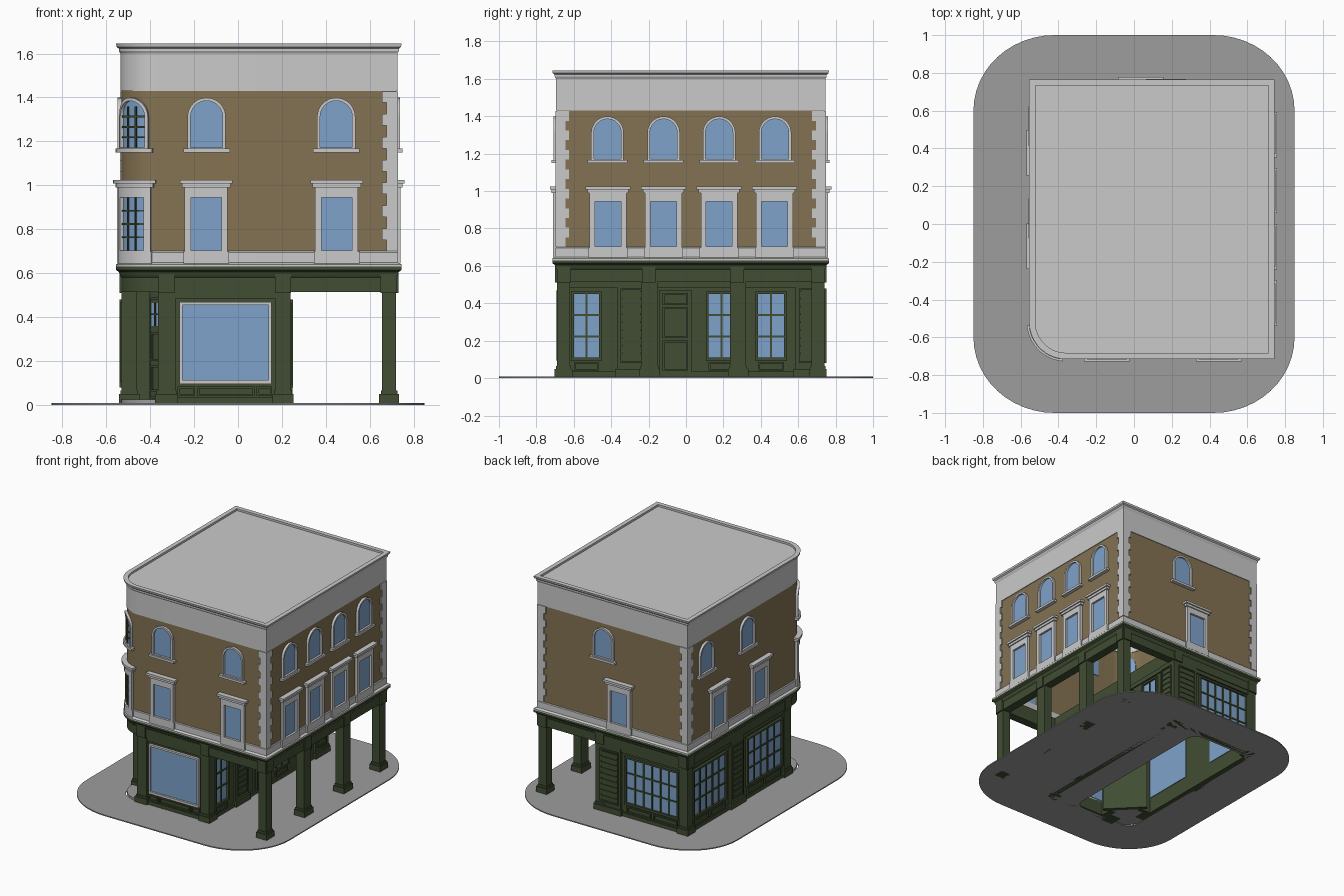
import bpy, bmesh
from math import sin, cos, pi, radians, sqrt

if "Cube" in bpy.data.objects:
    bpy.data.objects.remove(bpy.data.objects["Cube"])

# Materials
def material(name, r, g, b):
    m = bpy.data.materials.new(name)
    m.use_nodes = True
    m.diffuse_color = (r, g, b, 1)
    m.node_tree.nodes["Principled BSDF"].inputs["Base Color"].default_value = (r, g, b, 1)
    return m

WHITE = material("pale stone", .59, .59, .59)
BROWN = material("brown brick", .23, .17, .085)
GREEN = material("dark green paint", .052, .074, .033)
BLUE = material("blue glass", .21, .365, .6)
GREY = material("grey pavement", .34, .34, .34)

# Footprint and the facades that map (along, outward, height) to space
X0, X1, Y0, Y1, R = -.53, .72, -.69, .74, .17
CX, CY, SHOP = X0 + R, Y0 + R, .24
H = sqrt(.5)

def bend(u, d, z):
    a = radians(225) + u / R
    return (CX + (R + d) * cos(a), CY + (R + d) * sin(a), z)

SIDES = {
    "front": lambda u, d, z: (u, Y0 - d, z),
    "back": lambda u, d, z: (u, Y1 + d, z),
    "right": lambda u, d, z: (X1 + d, u, z),
    "left": lambda u, d, z: (X0 - d, u, z),
    "arcade": lambda u, d, z: (SHOP + d, u, z),
    "entry": lambda u, d, z: (-.32 + (u - d) * H, -.48 - (u + d) * H, z),
    "corner": bend,
    "plain": lambda u, d, z: (u, d, z),
    "plan": lambda u, d, z: (u, z, d),
}
parts = {}

def add(bm, name, side, mat):
    """Bend or move a local piece onto its facade and merge it into a named part."""
    if side == "corner":
        for k in range(-8, 9):
            bmesh.ops.bisect_plane(bm, geom=bm.verts[:] + bm.edges[:] + bm.faces[:],
                                   plane_co=(k * .02, 0, 0), plane_no=(1, 0, 0))
    for v in bm.verts:
        v.co = SIDES[side](*v.co)
    bmesh.ops.recalc_face_normals(bm, faces=bm.faces)
    key = name if side in ("plain", "plan") else side + "_" + name
    temp = bpy.data.meshes.new("temp")
    bm.to_mesh(temp)
    bm.free()
    target = parts.setdefault(key, (bmesh.new(), mat))[0]
    target.from_mesh(temp)
    bpy.data.meshes.remove(temp)

def prism(name, side, poly, d0, d1, mat):
    bm = bmesh.new()
    a, b = ([bm.verts.new((u, d, z)) for u, z in poly] for d in (d0, d1))
    bm.faces.new(a)
    bm.faces.new(b)
    for i in range(len(a)):
        bm.faces.new((a[i - 1], a[i], b[i], b[i - 1]))
    add(bm, name, side, mat)

def box(name, side, u0, u1, z0, z1, d0, d1, mat):
    prism(name, side, rect(u0, u1, z0, z1), d0, d1, mat)

def rings(bm, loops):
    """Join a closed chain of equal point loops with quads."""
    rows = [[bm.verts.new(p) for p in loop] for loop in loops]
    for j in range(len(rows)):
        a, b = rows[j - 1], rows[j]
        for i in range(len(a)):
            bm.faces.new((a[i - 1], a[i], b[i], b[i - 1]))

def frame(name, side, outer, inner, d0, d1, mat):
    bm = bmesh.new()
    rings(bm, [[(u, d, z) for u, z in p] for p, d in
               ((outer, d0), (outer, d1), (inner, d1), (inner, d0))])
    add(bm, name, side, mat)

def rect(u0, u1, z0, z1):
    return [(u0, z0), (u1, z0), (u1, z1), (u0, z1)]

def arch(c, w, z0, spring):
    return [(c - w, z0), (c + w, z0)] + [
        (c + w * cos(pi * i / 16), spring + w * sin(pi * i / 16)) for i in range(17)]

def outline(off):
    arc = [(CX + (R + off) * cos(pi + pi / 2 * i / 14), CY + (R + off) * sin(pi + pi / 2 * i / 14))
           for i in range(15)]
    return arc + [(X1 + off, Y0 - off), (X1 + off, Y1 + off), (X0 - off, Y1 + off)]

def sweep(name, profile, mat):
    bm = bmesh.new()
    rings(bm, [[(x, y, z) for x, y in outline(off)] for off, z in profile])
    add(bm, name, "plain", mat)

def rounded(x, y, rx, ry, cx=0, cy=0):
    pts = []
    for q, (sx, sy) in enumerate(((1, 1), (-1, 1), (-1, -1), (1, -1))):
        for i in range(13):
            a = pi / 2 * (q + i / 12)
            pts.append((cx + sx * (x - rx) + rx * cos(a), cy + sy * (y - ry) + ry * sin(a)))
    return pts

# Pavement, open beneath the shop
frame("pavement", "plan", rounded(.85, 1, .43, .4), rounded(.26, .67, .08, .08, -.26, .01), 0, .008, GREY)

# Upper walls, fascia, bands, parapet and roof
sweep("brick_walls", [(0, .64), (0, 1.44), (-.025, 1.44), (-.025, .64)], BROWN)
sweep("shop_fascia", [(0, .515), (0, .58), (.008, .59), (.012, .605), (.025, .615), (.025, .63),
                      (-.065, .63), (-.065, .515)], GREEN)
sweep("stone_ledge", [(.025, .63), (.025, .64), (.008, .648), (.008, .695), (.003, .70),
                      (-.03, .70), (-.03, .63)], WHITE)
sweep("parapet", [(.005, 1.43), (.005, 1.6), (.012, 1.612), (.012, 1.622), (.022, 1.63), (.025, 1.645),
                  (-.008, 1.645), (-.008, 1.61), (-.03, 1.6), (-.03, 1.43)], WHITE)
prism("roof", "plan", outline(-.007), 1.605, 1.63, WHITE)

# Corner quoins, alternating long and short
for cx, sx, cy, sy in ((X1, 1, Y0, -1), (X1, 1, Y1, 1), (X0, -1, Y1, 1)):
    for i in range(14):
        w, z, h = (.045, .065)[i % 2], .70 + i * .052, .052
        box("quoins", "plain", cx - sx * w, cx + sx * .008, z, z + h, cy - sy * w, cy + sy * .008, WHITE)

def bars(side, u0, u1, z0, z1, cols, rows, d0, d1, t=.004):
    for i in range(1, cols):
        u = u0 + (u1 - u0) * i / cols
        box("glazing_bars", side, u - t, u + t, z0, z1, d0, d1, GREEN)
    for i in range(1, rows):
        z = z0 + (z1 - z0) * i / rows
        box("glazing_bars", side, u0, u1, z - t, z + t, d0, d1, GREEN)

def square_window(side, c):
    g = .069
    box("square_glass", side, c - g, c + g, .70, .947, -.03, .004, BLUE)
    frame("square_surrounds", side, rect(c - .098, c + .098, .69, .992),
          rect(c - g, c + g, .703, .945), -.01, .02, WHITE)
    box("window_pedestals", side, c - .104, c + .104, .645, .698, 0, .02, WHITE)
    box("window_hoods", side, c - .11, c + .11, .99, 1.008, 0, .028, WHITE)
    box("window_hoods", side, c - .12, c + .12, 1.008, 1.025, 0, .038, WHITE)

def arched_window(side, c):
    prism("arched_glass", side, arch(c, .073, 1.165, 1.312), -.03, .003, BLUE)
    frame("arched_surrounds", side, arch(c, .087, 1.165, 1.312), arch(c, .073, 1.172, 1.312), -.01, .018, WHITE)
    box("window_sills", side, c - .106, c + .106, 1.15, 1.167, 0, .028, WHITE)

LAYOUT = {
    "front": ((-.145, .449), (-.143, .447)),
    "right": ((-.417, -.12, .177, .473), (-.42, -.12, .177, .476)),
    "back": ((.035,), (.17,)),
    "left": ((.377, -.117), (.52, .03)),
    "corner": ((0,), (0,)),
}
for side, (squares, arches) in LAYOUT.items():
    for c in squares:
        square_window(side, c)
    for c in arches:
        arched_window(side, c)
bars("corner", -.069, .069, .703, .945, 3, 4, 0, .01)
bars("corner", -.072, .072, 1.172, 1.36, 3, 4, 0, .01)

# Shop walls
for side, a, b, top in (("front", -.36, SHOP, .52), ("arcade", Y0, Y1, .63),
                        ("back", X0, SHOP, .52), ("left", -.5, Y1, .52)):
    box("shop_wall", side, a, b, 0, top, -.045, -.015, GREEN)
    box("shop_skirting", side, a, b, 0, .035, -.02, -.003, GREEN)
    box("shop_top_rail", side, a, b, .485, .52, -.02, -.006, GREEN)

def pier(x0, x1, y0, y1):
    box("piers", "plain", x0, x1, 0, .52, y0, y1, GREEN)
    box("piers", "plain", x0 - .005, x1 + .005, .05, .065, y0 - .005, y1 + .005, GREEN)
    box("piers", "plain", x0 - .012, x1 + .012, 0, .05, y0 - .012, y1 + .012, GREEN)

def capital(side, c, w=.036):
    box("fascia_blocks", side, c - w, c + w, .51, .605, -.02, .01, GREEN)

# Arcade posts, then the shop's own corner piers
for y in (-.69, -.237, .236, .67):
    pier(.655, X1, y, y + .07 if abs(y) > .5 else y + .085)
    capital("right", y + .037)
pier(-.365, -.285, Y0, -.62)
pier(.17, SHOP, Y0, -.62)
pier(.17, SHOP, .67, Y1)
pier(X0, -.46, .67, Y1)
pier(X0, -.46, -.50, -.42)
for side, cs in (("front", (-.325, .205, .685)), ("back", (.685, .205, -.495)), ("left", (.705, -.46))):
    for c in cs:
        capital(side, c)

def shop_window(side, u0, u1, z0, z1, cols, rows, mat=GREEN):
    box("shop_glass", side, u0, u1, z0, z1, -.05, -.01, BLUE)
    frame("shop_window_frame", side, rect(u0 - .014, u1 + .014, z0 - .018, z1 + .014),
          rect(u0, u1, z0, z1), -.045, .004, mat)
    bars(side, u0, u1, z0, z1, cols, rows, -.02, -.003, .005)

def panel(name, side, u0, u1, z0, z1, d):
    frame(name, side, rect(u0, u1, z0, z1), rect(u0 + .01, u1 - .01, z0 + .01, z1 - .01), d - .01, d + .008, GREEN)

def louvre(side, u0, u1):
    """Pilaster with a slatted shutter."""
    box("louvre_pier", side, u0 - .03, u1 + .03, 0, .52, -.03, 0, GREEN)
    box("louvre_pier", side, u0 - .04, u1 + .04, 0, .05, -.03, .012, GREEN)
    panel("louvre_frame", side, u0 - .01, u1 + .01, .08, .48, .002)
    for i in range(9):
        z = .095 + i * .042
        box("louvre_slats", side, u0, u1, z, z + .03, -.01, .006, GREEN)

# Front shop window with stall riser panels
shop_window("front", -.253, .138, .113, .455, 1, 1, WHITE)
for a, b in ((-.275, -.195), (-.185, .075), (.085, .155)):
    panel("riser_panels", "front", a, b, .04, .085, -.012)

# Arcade frontage
for a, b, n in ((-.6, -.465, 2), (.12, .26, 2), (.385, .525, 2)):
    shop_window("arcade", a, b, .11, .45, n, 3)
    panel("riser_panels", "arcade", a, b, .04, .085, -.012)
louvre("arcade", -.34, -.245)
louvre("arcade", .615, .70)
box("side_door", "arcade", -.145, .03, .01, .47, -.02, -.004, GREEN)
for z0, z1 in ((.04, .2), (.215, .38), (.39, .455)):
    panel("side_door_panels", "arcade", -.125, .012, z0, z1, 0)

# Back and left frontage
for side, a, b, n in (("back", -.44, -.015, 6), ("left", .28, .655, 5), ("left", -.39, .01, 5)):
    shop_window(side, a, b, .12, .455, n, 3)
    panel("riser_panels", side, a, (a + b) / 2 - .01, .04, .09, -.012)
    panel("riser_panels", side, (a + b) / 2 + .01, b, .04, .09, -.012)
louvre("back", .06, .19)
louvre("left", .09, .19)

# Recessed corner entrance with double doors, step and soffit
box("entry_wall", "entry", -.16, .16, 0, .52, -.03, 0, GREEN)
box("entry_returns", "plain", X0 + .02, -.40, 0, .52, -.43, -.40, GREEN)
box("entry_returns", "plain", -.29, -.24, 0, .52, -.66, -.56, GREEN)
for s in (-1, 1):
    u0, u1 = sorted((s * .008, s * .12))
    panel("door_leaf", "entry", u0, u1, .03, .49, .006)
    box("door_glass", "entry", u0 + .02, u1 - .02, .36, .465, -.035, .003, BLUE)
    bars("entry", u0 + .02, u1 - .02, .36, .465, 3, 2, 0, .008, .003)
    panel("door_panels", "entry", u0 + .016, u1 - .016, .06, .18, .004)
    panel("door_panels", "entry", u0 + .016, u1 - .016, .2, .33, .004)
recess = outline(0)[:15] + [(-.29, Y0), (-.24, -.56), (-.41, -.39), (X0, -.42)]
prism("entry_step", "plan", recess, .004, .024, GREY)
prism("entry_soffit", "plan", recess, .517, .53, GREEN)

# Turn every part into an object
for name, (bm, mat) in parts.items():
    mesh = bpy.data.meshes.new(name)
    bm.to_mesh(mesh)
    bm.free()
    mesh.materials.append(mat)
    obj = bpy.data.objects.new(name, mesh)
    bpy.context.collection.objects.link(obj)
    obj.select_set(True)
    bpy.context.view_layer.objects.active = obj
bpy.ops.object.shade_smooth_by_angle(angle=radians(30))
